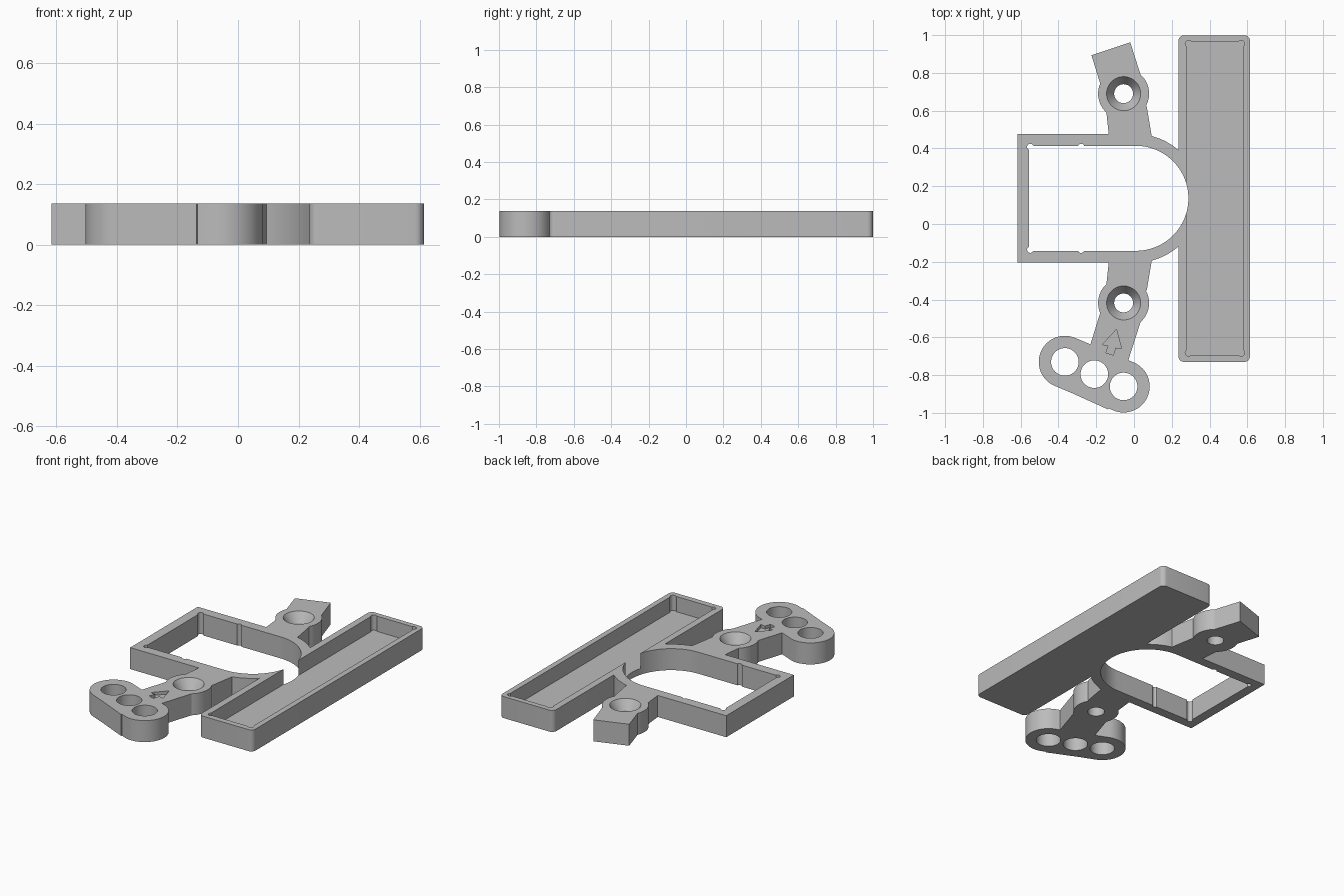
import bpy, bmesh
from math import cos, sin, pi, radians

cube = bpy.data.objects.get("Cube")
if cube:
    bpy.data.objects.remove(cube)

H = 0.137           # plate height
MID = 0.136         # y of the frame's centre line

grey = bpy.data.materials.new("plain grey")
grey.use_nodes = True
colour = (0.5, 0.5, 0.5, 1)
grey.diffuse_color = colour
grey.node_tree.nodes["Principled BSDF"].inputs["Base Color"].default_value = colour


def arc(x, y, r, a0=0, a1=360, n=64):
    """Points along an arc; a full turn leaves out the repeated end point."""
    count = n if a1 - a0 == 360 else n + 1
    return [(x + r * cos(radians(a0 + (a1 - a0) * i / n)),
             y + r * sin(radians(a0 + (a1 - a0) * i / n))) for i in range(count)]


def rounded(x0, x1, y0, y1, r):
    pts = []
    for i, (x, y) in enumerate([(x1 - r, y1 - r), (x0 + r, y1 - r),
                                (x0 + r, y0 + r), (x1 - r, y0 + r)]):
        pts += arc(x, y, r, i * 90, i * 90 + 90, 8)
    return pts


def rect(x0, x1, y0, y1):
    return [(x0, y0), (x1, y0), (x1, y1), (x0, y1)]


def flip(pts):
    """Mirror an outline across the frame's centre line."""
    return [(x, 2 * MID - y) for x, y in pts]


def loft(name, low, high, z0, z1):
    """Solid between two outlines with the same point count."""
    bm = bmesh.new()
    a = [bm.verts.new((x, y, z0)) for x, y in low]
    b = [bm.verts.new((x, y, z1)) for x, y in high]
    bm.faces.new(a)
    bm.faces.new(b)
    for i in range(len(a)):
        j = (i + 1) % len(a)
        bm.faces.new((a[i], a[j], b[j], b[i]))
    bmesh.ops.recalc_face_normals(bm, faces=bm.faces)
    mesh = bpy.data.meshes.new(name)
    bm.to_mesh(mesh)
    bm.free()
    mesh.materials.append(grey)
    ob = bpy.data.objects.new(name, mesh)
    bpy.context.scene.collection.objects.link(ob)
    return ob


def prism(name, pts, z0=0.0, z1=H):
    return loft(name, pts, pts, z0, z1)


def combine(body, other, operation):
    mod = body.modifiers.new("combine", 'BOOLEAN')
    mod.operation = operation
    mod.solver = 'EXACT'
    mod.object = other
    bpy.context.view_layer.objects.active = body
    bpy.ops.object.modifier_apply(modifier=mod.name)
    bpy.data.objects.remove(other)


# Frame with a round end
CX, R_IN, R_OUT = 0.01, 0.278, 0.34
plate = prism("mounting_plate", [(-0.617, MID + R_OUT)]
              + arc(CX, MID, R_OUT, 90, -90, 64) + [(-0.617, MID - R_OUT)])

# Arms with screw bosses, and their angled ends
SX, SY = -0.055, 0.69
root = [(-0.13, 0.44), (0.098, 0.44), (0.068, 0.62), (0.0, 0.7), (-0.11, 0.7), (-0.146, 0.59)]
boss = arc(SX, SY, 0.135)
end = [(-0.155, 0.665), (0.075, 0.665), (-0.02, 0.962), (-0.225, 0.893)]
lower_end = flip([(-0.155, 0.665), (0.075, 0.665), (-0.06, 1.087), (-0.265, 1.02)])
adds = [root, flip(root), boss, flip(boss), end, lower_end]

# Three-hole foot
holes = [(-0.366, -0.73), (-0.21, -0.795), (-0.055, -0.86)]
adds.append(arc(*holes[0], 0.138, 67, 247, 32) + arc(*holes[2], 0.138, -113, 67, 32))
adds.append([(-0.448, -0.841), (-0.137, -0.982), (-0.1, -0.9), (-0.4, -0.76)])

# Long tray
adds.append(rounded(0.235, 0.614, -0.73, 0.999, 0.03))
for pts in adds:
    combine(plate, prism("addition", pts), 'UNION')

# Frame opening with corner reliefs and side grooves
opening = ([(-0.555, MID + R_IN)] + arc(CX, MID, R_IN, 90, -90, 64)
           + [(-0.555, MID - R_IN)])
cuts = [(opening, -0.1)]
for x in (-0.549, -0.28):
    relief = arc(x, MID + R_IN - 0.006, 0.017, n=20)
    cuts += [(relief, -0.1), (flip(relief), -0.1)]

# Foot holes
cuts += [(arc(x, y, 0.073), -0.1) for x, y in holes]

# Tray recess with corner reliefs
FLOOR = 0.04
cuts.append((rect(0.278, 0.579, -0.693, 0.965), FLOOR))
for x in (0.289, 0.568):
    for y in (-0.682, 0.954):
        cuts.append((arc(x, y, 0.018, n=20), FLOOR))

# Engraved arrow
cuts.append(([(-0.093, -0.558), (-0.167, -0.638), (-0.135, -0.645), (-0.149, -0.682),
              (-0.11, -0.694), (-0.097, -0.655), (-0.066, -0.66)], H - 0.02))
for pts, z0 in cuts:
    combine(plate, prism("cutter", pts, z0, H + 0.1), 'DIFFERENCE')

# Countersunk screw holes
for y in (SY, 2 * MID - SY):
    combine(plate, prism("cutter", arc(SX, y, 0.05), -0.1, H + 0.1), 'DIFFERENCE')
    combine(plate, loft("cutter", arc(SX, y, 0.05), arc(SX, y, 0.0907),
                        H - 0.06, H + 0.001), 'DIFFERENCE')

bpy.ops.object.select_all(action='DESELECT')
plate.select_set(True)
bpy.context.view_layer.objects.active = plate
bpy.ops.object.shade_smooth_by_angle(angle=radians(30))
